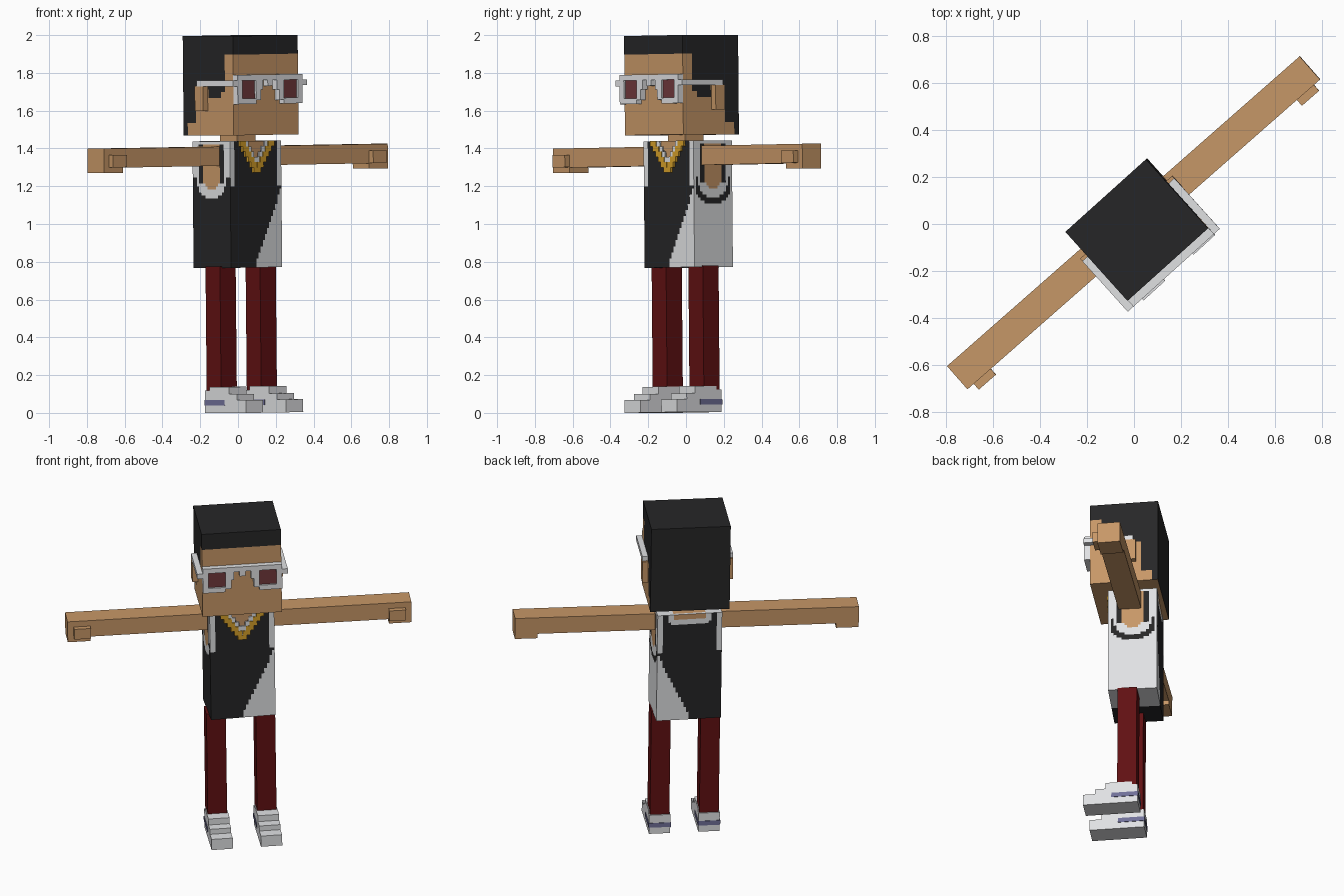
import bpy, bmesh, math
from mathutils import Matrix, Vector

if "Cube" in bpy.data.objects:
    bpy.data.objects.remove(bpy.data.objects["Cube"])


def srgb(r, g, b):
    f = lambda c: c / 12.92 if c <= 0.04045 else ((c + 0.055) / 1.055) ** 2.4
    return (f(r / 255), f(g / 255), f(b / 255), 1)


def material(name, *rgb):
    m = bpy.data.materials.new(name)
    m.diffuse_color = srgb(*rgb)
    m.use_nodes = True
    m.node_tree.nodes["Principled BSDF"].inputs["Base Color"].default_value = m.diffuse_color
    return m


SKIN = material("skin tan", 199, 151, 103)
BLACK = material("soft black", 38, 38, 39)
WHITE = material("off white", 224, 225, 227)
RED = material("dark red", 96, 16, 18)
LENS = material("lens maroon", 112, 56, 60)
GOLD = material("gold", 214, 160, 42)
STRIPE = material("slate purple", 112, 112, 152)

P = 0.033                                   # size of one block
ROLL = 0.013                                # slight sideways lean


def pose(yaw, offset=(0.017, 0, 0.002)):
    """Turns a part from its own axes (front = -y) to its place."""
    return (Matrix.Rotation(math.radians(yaw), 4, 'Z') @ Matrix.Translation(offset)
            @ Matrix.Rotation(-ROLL, 4, 'Y'))


HEAD, BODY = pose(42), pose(44.3, (0.02, 0.011, 0.002))
ARMS, LEGS = pose(41.3, (0.02, 0.005, 0.002)), pose(42.5, (0.017, -0.013, 0.002))


def finish(name, bm, mats, frame):
    bmesh.ops.recalc_face_normals(bm, faces=bm.faces)
    bm.transform(frame)
    me = bpy.data.meshes.new(name)
    bm.to_mesh(me)
    bm.free()
    for m in mats:
        me.materials.append(m)
    ob = bpy.data.objects.new(name, me)
    bpy.context.collection.objects.link(ob)
    return ob


def boxes(name, mat, frame, *ranges):
    """One object from boxes given as (x0, x1, y0, y1, z0, z1)."""
    bm = bmesh.new()
    for x0, x1, y0, y1, z0, z1 in ranges:
        m = (Matrix.Translation(((x0 + x1) / 2, (y0 + y1) / 2, (z0 + z1) / 2))
             @ Matrix.Diagonal((abs(x1 - x0), abs(y1 - y0), abs(z1 - z0), 1)))
        bmesh.ops.create_cube(bm, size=1, matrix=m)
    return finish(name, bm, [mat], frame)


def block_grid(name, lo, hi, n, mats, rule, frame):
    """A box cut in square cells; rule(centre, axis, side) picks the material."""
    bm = bmesh.new()
    lo, hi = Vector(lo), Vector(hi)
    at = lambda k, i: lo[k] + (hi[k] - lo[k]) * i / n[k]
    for a in range(3):
        b, c = (a + 1) % 3, (a + 2) % 3
        for side in (-1, 1):
            for i in range(n[b]):
                for j in range(n[c]):
                    vs = []
                    for di, dj in ((0, 0), (1, 0), (1, 1), (0, 1)):
                        co = Vector()
                        co[a] = hi[a] if side > 0 else lo[a]
                        co[b], co[c] = at(b, i + di), at(c, j + dj)
                        vs.append(bm.verts.new(co))
                    f = bm.faces.new(vs)
                    f.material_index = mats.index(rule(f.calc_center_median(), a, side))
    bmesh.ops.remove_doubles(bm, verts=bm.verts, dist=1e-5)
    return finish(name, bm, mats, frame)


# Head with hair painted by height and depth
def head_rule(c, axis, side):
    if axis == 2:
        return BLACK if side > 0 else SKIN
    if axis == 1:
        return BLACK if side > 0 or c.z > 1.90 else SKIN
    if c.y > 0.135 or c.z > 1.90:
        return BLACK
    if c.y > 0.063:
        return BLACK if c.z > 1.535 else SKIN
    if c.y > -0.03:
        return BLACK if c.z > 1.73 else SKIN
    if c.y > -0.13:
        return BLACK if c.z > 1.665 else SKIN
    return BLACK if c.y > -0.16 and c.z > 1.70 else SKIN


block_grid("head", (-7 * P, -0.225, 1.47), (7 * P, 0.171, 1.996), (14, 12, 16),
           [SKIN, BLACK], head_rule, HEAD)
boxes("neck", SKIN, HEAD, (-2 * P, 2 * P, -2 * P, 2 * P, 1.40, 1.48))

# Ears, glasses
F0, F1 = -0.26, -0.224
frame_parts = [(-7 * P, 7 * P, F0, F1, 1.76, 1.79),          # top bar
               (-0.5 * P, 0.5 * P, F0, F1, 1.73, 1.76)]      # bridge
for s, side in ((-1, "right"), (1, "left")):
    boxes(side + "_ear", SKIN, HEAD, (s * 7 * P, s * 8 * P, -0.022, 0.044, 1.60, 1.732))
    boxes(side + "_lens", LENS, HEAD, (s * 3 * P, s * 6 * P, -0.248, F1, 1.66, 1.76))
    frame_parts += [(s * 6 * P, s * 7 * P, F0, F1, 1.635, 1.76),
                    (s * 3 * P, s * 6 * P, F0, F1, 1.635, 1.665),
                    (s * 2 * P, s * 3 * P, F0, F1, 1.655, 1.76),
                    (s * 1.5 * P, s * 2 * P, F0, F1, 1.71, 1.76),
                    (s * 7 * P, s * 8 * P, F0, 0.03, 1.73, 1.76)]  # temple
boxes("glasses_frame", WHITE, HEAD, *frame_parts)


# Sleeveless shirt: black with a white diagonal panel and trims
def shirt_rule(c, axis, side):
    panel = WHITE if c.x > -0.01 + (c.z - 0.77) * 0.47 else BLACK
    if axis == 2:
        if side < 0:
            return panel
        return SKIN if abs(c.x) < 0.1 and abs(c.y) < 0.12 else WHITE
    if axis == 0:                                            # armholes
        v, r = abs(c.y), math.hypot(c.y, max(0, 1.24 - c.z))
        if c.z > 1.42:
            return WHITE
        if r < 0.058:
            return SKIN
        if c.z > 1.22 and v < 0.09:
            return BLACK
        if c.z > 1.24 or r < 0.11:
            return WHITE
        return WHITE if side > 0 and (r > 0.145 or v > 0.13) else BLACK
    if abs(c.x) > 0.16 and c.z > 1.2:                        # shoulder trim
        return WHITE
    if side > 0:                                             # back neckline
        if abs(c.x) < 0.09 and c.z > 1.405:
            return SKIN
        if abs(c.x) < 0.13 - max(0, 1.40 - c.z) and c.z > 1.37:
            return WHITE
    elif abs(c.x) < 0.08 - (1.44 - c.z) * 0.8:               # front neckline
        return SKIN
    return panel if c.z < 1.2 else BLACK


block_grid("shirt", (-0.189, -0.142, 0.768), (0.189, 0.142, 1.438), (24, 18, 42),
           [SKIN, BLACK, WHITE], shirt_rule, BODY)

# Neck chain: stepped V of gold with a pale inner row
gold, pale = [], []
for k in range(6):
    z1, w = 1.438 - 0.028 * k, 0.127 - 0.02 * k
    z0 = z1 - 0.028
    inner = max(0, w - 0.045)
    for s in (-1, 1):
        gold.append((s * inner, s * w, -0.155, -0.14, z0, z1))
        if inner > 0:
            pale.append((s * max(0, inner - 0.024), s * inner, -0.15, -0.14, z0, z1))
boxes("gold_chain", GOLD, BODY, *gold)
boxes("inner_chain", WHITE, BODY, *pale)

# Arms, hands, thumbs, legs and shoes
for s, side in ((-1, "right"), (1, "left")):
    boxes(side + "_arm", SKIN, ARMS, (s * 0.17, s * 0.868, -2 * P, 2 * P, 1.308, 1.41))
    boxes(side + "_hand", SKIN, ARMS, (s * 0.868, s * 1.0, -2 * P, 2 * P, 1.28, 1.41))
    boxes(side + "_thumb", SKIN, ARMS,
          (s * 0.868, s * 0.965, -3 * P, -2 * P + 0.005, 1.31, 1.375))
    x = s * 0.144
    boxes(side + "_leg", RED, LEGS, (x - 0.0565, x + 0.0565, -0.0565, 0.0565, 0.10, 0.775))
    a, b = x - 0.062, x + 0.062
    boxes(side + "_shoe", WHITE, LEGS,
          (a, b, -0.255, 0.064, 0.0, 0.068),
          (a, b, -0.185, 0.064, 0.068, 0.10),
          (a, b, -0.125, 0.064, 0.10, 0.118),
          (a, b, -0.125, 0.03, 0.118, 0.138))
    boxes(side + "_shoe_stripe", STRIPE, LEGS,
          (a - 0.003, a + 0.003, -0.09, 0.067, 0.04, 0.068),
          (b - 0.003, b + 0.003, -0.09, 0.067, 0.04, 0.068),
          (a - 0.003, b + 0.003, 0.061, 0.067, 0.04, 0.068))
